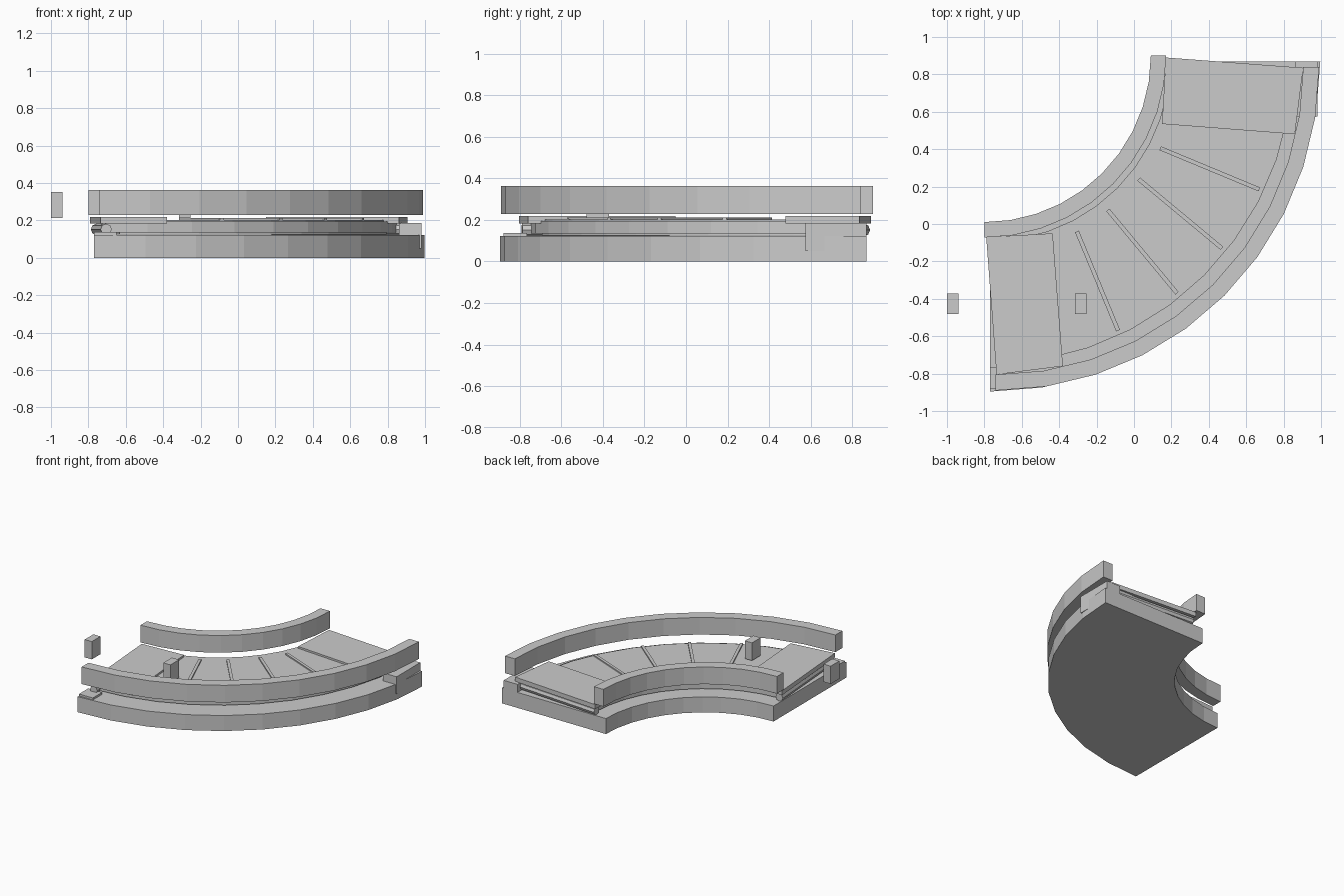
import bpy, math
from mathutils import Vector

if "Cube" in bpy.data.objects:
    bpy.data.objects.remove(bpy.data.objects["Cube"])


def make(name, verts, faces):
    me = bpy.data.meshes.new(name)
    me.from_pydata(verts, [], faces)
    me.update()
    ob = bpy.data.objects.new(name, me)
    bpy.context.collection.objects.link(ob)
    return ob


def prism(name, outline, z0, z1):
    """Extrude a plan outline between two heights, wound counter-clockwise."""
    n = len(outline)
    area = sum(outline[i][0] * outline[(i + 1) % n][1] - outline[(i + 1) % n][0] * outline[i][1] for i in range(n))
    if area < 0:
        outline = outline[::-1]
    verts = [(x, y, z) for z in (z0, z1) for x, y in outline]
    faces = [list(range(n))[::-1], list(range(n, 2 * n))]
    faces += [(i, (i + 1) % n, (i + 1) % n + n, i + n) for i in range(n)]
    return make(name, verts, faces)


def arc(c, r, a0, a1, n=10):
    return [(c[0] + r * math.cos(math.radians(a0 + (a1 - a0) * i / n)),
             c[1] + r * math.sin(math.radians(a0 + (a1 - a0) * i / n))) for i in range(n + 1)]


def curve_block(name, c, r0, r1, z0, z1, a0=-90, a1=0):
    return prism(name, arc(c, r0, a0, a1) + arc(c, r1, a0, a1)[::-1], z0, z1)


def box(name, x0, x1, y0, y1, z0, z1):
    return prism(name, [(x0, y0), (x1, y0), (x1, y1), (x0, y1)], z0, z1)


def flip(p):
    """Mirror a plan point across the bend's diagonal."""
    return (0.1 - p[1], 0.1 - p[0])


def roller(name, p, q, z, r):
    a, b = Vector((*p, z)), Vector((*q, z))
    bpy.ops.mesh.primitive_cylinder_add(vertices=8, radius=r, depth=(b - a).length, location=(a + b) / 2)
    ob = bpy.context.object
    ob.name = name
    ob.rotation_euler = (b - a).to_track_quat('Z', 'Y').to_euler()


def bar(name, p, q, w, z0, z1):
    p, q = Vector(p), Vector(q)
    d = (q - p).normalized() * w / 2
    s = Vector((-d.y, d.x))
    prism(name, [tuple(v) for v in (p + s, p - s, q - s, q + s)], z0, z1)


centre = (-0.77, 0.87)

# Base slab and the two raised side rails
curve_block("base", centre, 0.86, 1.766, 0, 0.122)
curve_block("inner_rail", (-0.80, 0.90), 0.89, 0.972, 0.228, 0.363)
curve_block("outer_rail", (-0.74, 0.84), 1.645, 1.73, 0.228, 0.363)

# Conveyor bed with belt return below and belt on top
curve_block("bed", centre, 0.97, 1.62, 0.135, 0.195, -88.5, -1.5)
curve_block("belt_return", centre, 1.0, 1.57, 0.124, 0.136, -85, -5)
curve_block("belt", centre, 0.96, 1.60, 0.195, 0.203, -88.5, -1.5)

# Parts repeated at both ends of the bend
plate = [(-0.79, -0.07), (-0.435, -0.05), (-0.38, -0.76), (-0.735, -0.805)]
slats = [((-0.305, -0.04), (-0.085, -0.57)), ((-0.14, 0.075), (0.23, -0.37))]
for side, f in (("left", lambda p: p), ("right", flip)):
    prism(side + "_end_plate", [f(p) for p in plate], 0.183, 0.218)
    roller(side + "_end_roller", f((-0.757, -0.08)), f((-0.705, -0.79)), 0.152, 0.03)
    for i, (p, q) in enumerate(slats):
        bar(f"{side}_slat_{i + 1}", f(p), f(q), 0.022, 0.2, 0.213)

# Drive box at one end, bearing foot at the other
box("drive_box", 0.86, 0.98, 0.575, 0.87, 0.05, 0.185)
box("bearing_foot", -0.77, -0.65, -0.88, -0.765, 0.12, 0.138)

# Sensor posts
for name, x in (("outer_sensor", -0.97), ("inner_sensor", -0.284)):
    box(name, x - 0.031, x + 0.031, -0.48, -0.372, 0.212, 0.352)
